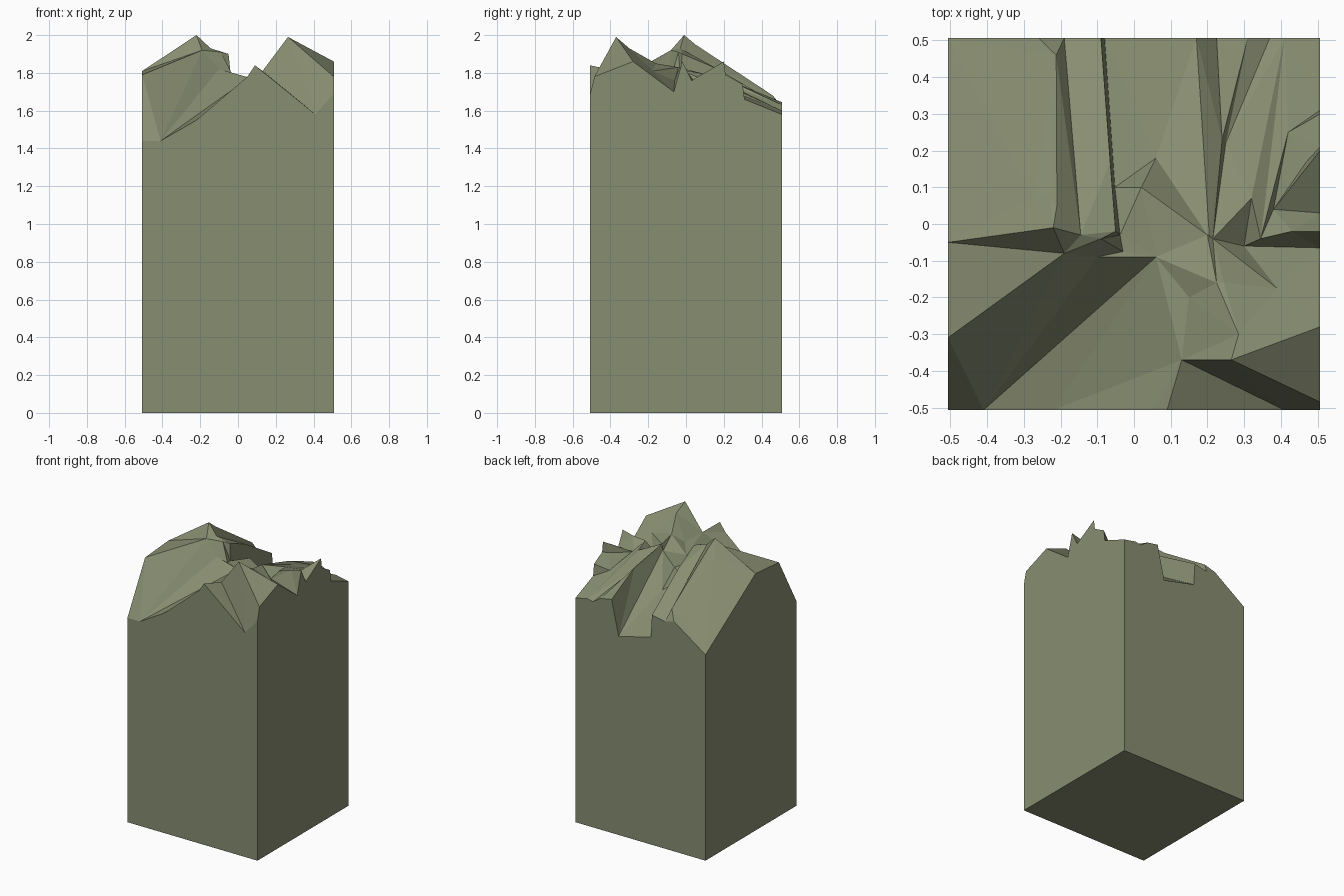
import bpy, bmesh
from mathutils import Vector
from mathutils.geometry import delaunay_2d_cdt

if "Cube" in bpy.data.objects:
    bpy.data.objects.remove(bpy.data.objects["Cube"])

H = 0.507  # half width of the square block

# Profiles of the four upper rims (position along side, height)
front = [(-H, 1.44), (-.41, 1.44), (-.22, 1.55), (.05, 1.78), (.09, 1.84), (.41, 1.58), (H, 1.69)]
right = [(-H, 1.69), (-.485, 1.78), (-.28, 1.86), (-.065, 1.70), (-.02, 1.86), (.03, 1.76),
         (.2, 1.86), (.21, 1.79), (.3, 1.74), (.31, 1.66), (H, 1.58)]
back = [(-H, 1.45), (-.26, 1.62), (-.19, 1.60), (-.09, 1.62), (-.08, 1.46),
        (.17, 1.40), (.225, 1.645), (.31, 1.63), (.37, 1.59), (.41, 1.60), (H, 1.58)]
left = [(-H, 1.44), (-.31, 1.79), (-.05, 1.81), (H, 1.45)]

rims = [[(u, -H, z) for u, z in front], [(H, u, z) for u, z in right],
        [(u, H, z) for u, z in back], [(-H, u, z) for u, z in left]]

# Ridges and valleys broken into the top
peak = (.265, -.37, 1.99)
tip = (-.22, -.01, 2.0)
hollow = (.06, -.09, 1.775)
notch = (.13, -.37, 1.81)
cliff = (-.05, -.02, 1.90)
shelf = (.215, -.04, 1.83)
west = (-.19, -.08, 1.92)
creases = [
    [(-H, -.31, 1.79), west, (-.09, -.04, 1.91), cliff],                      # south-west brow
    [(-.41, -H, 1.44), hollow, (.15, -.2, 1.80), (.225, -.16, 1.85), (.285, -.3, 1.93), peak],
    [west, (-.1, -.09, 1.82), (-.03, -.075, 1.79), hollow],                   # foot of brow
    [(-H, -.05, 1.81), (-.27, .07, 1.90), (-.23, .075, 1.92), tip, west],     # west hip
    [(-.26, H, 1.62), (-.212, .46, 1.68), (-.21, .05, 1.95), tip],            # main ridge
    [(-.19, H, 1.60), (-.145, -.03, 1.93)],
    [(-.09, H, 1.62), (-.065, .17, 1.82), cliff],                             # trench, west lip
    [(-.08, H, 1.46), (-.052, .1, 1.71), (-.038, -.03, 1.785)],               # trench, west foot
    [(-.052, .1, 1.71), (.02, .1, 1.77), (.2, -.03, 1.79)],                   # lump in trench
    [(-.052, .1, 1.71), (.06, .18, 1.63), (.2, -.03, 1.79)],
    [(.17, H, 1.40), (.205, -.03, 1.79)],                                     # trench, east foot
    [(.225, H, 1.645), (.24, .23, 1.76), shelf, (.225, -.16, 1.85)],          # trench, east lip
    [(.31, H, 1.63), (.25, .22, 1.74), (.32, .07, 1.80), (.345, -.04, 1.82)],
    [(.41, H, 1.60), (.345, -.04, 1.82)],
    [shelf, (.39, -.175, 1.81), (.245, -.16, 1.85)],
    [(H, -.065, 1.70), (.3, -.06, 1.76), (.43, -.02, 1.84), (H, -.02, 1.86)],  # east spur
    [(H, .03, 1.76), (.38, .04, 1.76), (H, .2, 1.86)],
    [(H, .31, 1.66), (.42, .25, 1.70), (.47, .17, 1.78)],
    [(.09, -H, 1.84), notch, (.41, -H, 1.58)],                                # front notch
    [notch, peak, (H, -.485, 1.78)],
    [peak, (H, -.28, 1.86)],
]

# Merge shared points and collect crease edges
index, pts, edges = {}, [], []
for chain in rims + creases:
    ids = []
    for p in chain:
        key = (p[0], p[1])
        if key not in index:
            index[key] = len(pts)
            pts.append(p)
        ids.append(index[key])
    edges += list(zip(ids, ids[1:]))

co, _, faces, orig, _, _ = delaunay_2d_cdt([Vector(p[:2]) for p in pts], edges, [], 0, 1e-5)


def height(i):
    """Height of a triangulated point; stray crossings take the nearest point."""
    if orig[i]:
        return pts[orig[i][0]][2]
    return min(pts, key=lambda p: (Vector(p[:2]) - co[i]).length)[2]


# Broken top, then straight walls and a flat base
bm = bmesh.new()
verts = [bm.verts.new((c.x, c.y, height(i))) for i, c in enumerate(co)]
for f in faces:
    bm.faces.new([verts[i] for i in f])
rim = [e for e in bm.edges if e.is_boundary]
skirt = bmesh.ops.extrude_edge_only(bm, edges=rim)["geom"]
for v in skirt:
    if isinstance(v, bmesh.types.BMVert):
        v.co.z = 0
bmesh.ops.holes_fill(bm, edges=[e for e in bm.edges if e.is_boundary], sides=0)
bmesh.ops.recalc_face_normals(bm, faces=bm.faces)

mesh = bpy.data.meshes.new("broken_stone_block")
bm.to_mesh(mesh)
bm.free()
block = bpy.data.objects.new("broken_stone_block", mesh)
bpy.context.collection.objects.link(block)

stone = bpy.data.materials.new("olive grey stone")
stone.diffuse_color = (.245, .268, .165, 1)
stone.use_nodes = True
stone.node_tree.nodes["Principled BSDF"].inputs["Base Color"].default_value = stone.diffuse_color
mesh.materials.append(stone)
